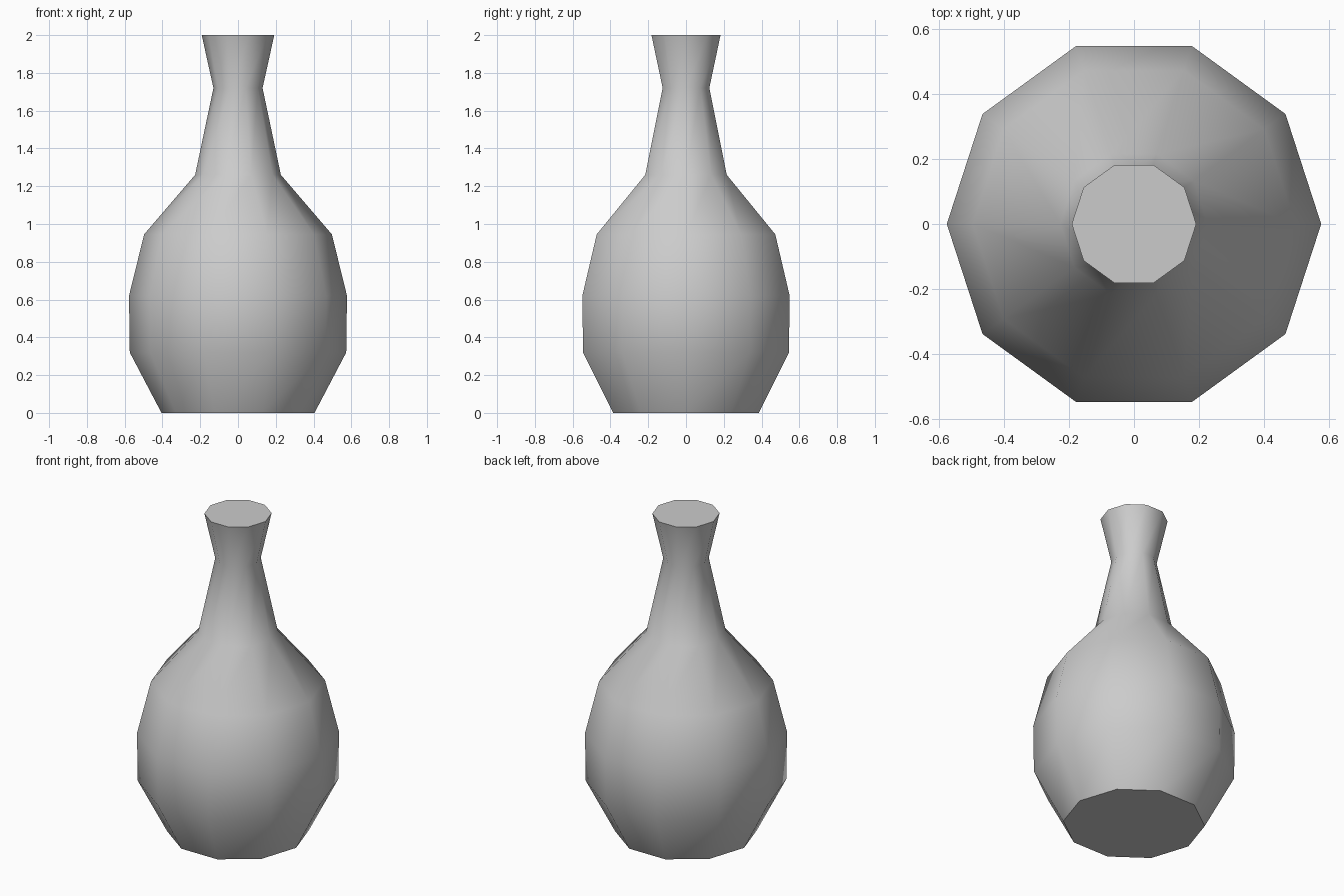
import bpy
import bmesh
from math import cos, sin, pi, radians

if "Cube" in bpy.data.objects:
    bpy.data.objects.remove(bpy.data.objects["Cube"], do_unlink=True)

SIDES = 10
# Radius and height of each ring, from the foot to the lip
PROFILE = [(0.405, 0), (0.573, 0.32), (0.577, 0.62), (0.497, 0.945),
           (0.227, 1.26), (0.13, 1.72), (0.192, 2)]


def make_material(name, colour):
    mat = bpy.data.materials.new(name)
    mat.use_nodes = True
    mat.diffuse_color = colour
    mat.node_tree.nodes["Principled BSDF"].inputs["Base Color"].default_value = colour
    return mat


# Turned vase body, closed at both ends
bm = bmesh.new()
rings = [[bm.verts.new((r * cos(2 * pi * i / SIDES), r * sin(2 * pi * i / SIDES), z))
          for i in range(SIDES)] for r, z in PROFILE]
for low, high in zip(rings, rings[1:]):
    for i in range(SIDES):
        j = (i + 1) % SIDES
        bm.faces.new((low[i], low[j], high[j], high[i]))
bm.faces.new(rings[0][::-1])
bm.faces.new(rings[-1])

mesh = bpy.data.meshes.new("vase")
bm.to_mesh(mesh)
bm.free()
vase = bpy.data.objects.new("vase", mesh)
bpy.context.collection.objects.link(vase)
mesh.materials.append(make_material("light grey", (0.6, 0.6, 0.6, 1)))

# Smooth sides with crisp foot and lip
bpy.context.view_layer.objects.active = vase
vase.select_set(True)
bpy.ops.object.shade_smooth_by_angle(angle=radians(50))
